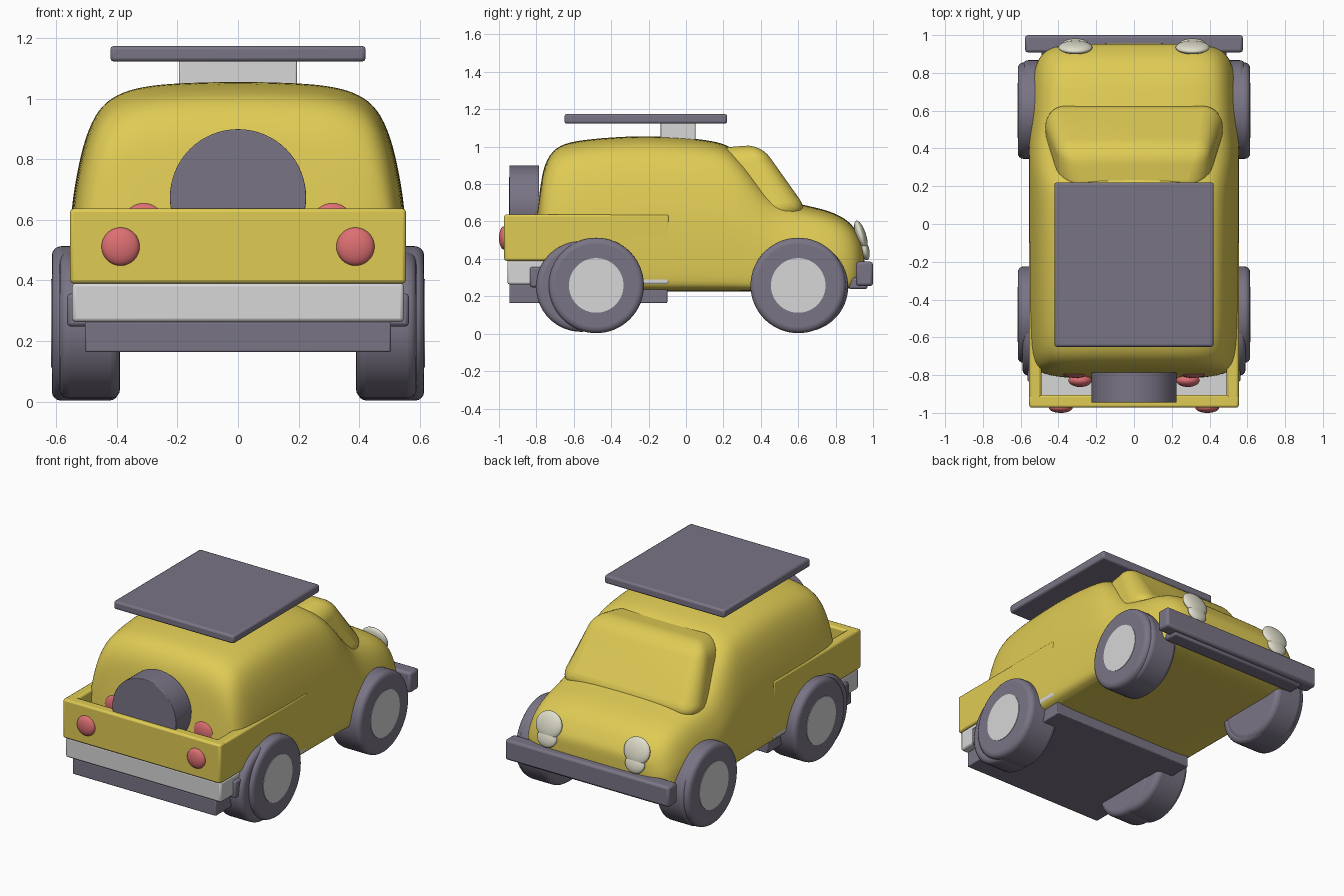
import bpy, bmesh, math
from mathutils import Matrix

if "Cube" in bpy.data.objects:
    bpy.data.objects.remove(bpy.data.objects["Cube"])


def material(name, rgb):
    m = bpy.data.materials.new(name)
    m.diffuse_color = (*rgb, 1)
    m.use_nodes = True
    m.node_tree.nodes["Principled BSDF"].inputs["Base Color"].default_value = m.diffuse_color
    return m


YELLOW = material("yellow paint", (0.74, 0.60, 0.09))
GREY = material("purple grey", (0.195, 0.175, 0.235))
WHITE = material("light grey", (0.68, 0.68, 0.68))
RED = material("light red", (0.72, 0.16, 0.17))
CREAM = material("cream glass", (0.74, 0.73, 0.60))


def finish(name, bm, mat, bevel=0, segments=2, angle=40, subsurf=0):
    bmesh.ops.recalc_face_normals(bm, faces=bm.faces)
    mesh = bpy.data.meshes.new(name)
    bm.to_mesh(mesh)
    bm.free()
    ob = bpy.data.objects.new(name, mesh)
    bpy.context.collection.objects.link(ob)
    mesh.materials.append(mat)
    if bevel:
        mod = ob.modifiers.new("bevel", 'BEVEL')
        mod.width, mod.segments = bevel, segments
        mod.limit_method, mod.angle_limit = 'ANGLE', math.radians(30)
    if subsurf:
        mod = ob.modifiers.new("smooth", 'SUBSURF')
        mod.levels = mod.render_levels = subsurf
    bpy.ops.object.select_all(action='DESELECT')
    ob.select_set(True)
    bpy.context.view_layer.objects.active = ob
    bpy.ops.object.shade_smooth_by_angle(angle=math.radians(angle))
    return ob


def box(name, x, y, z, mat, bevel=0.012):
    """Box from (min, max) pairs."""
    bm = bmesh.new()
    bmesh.ops.create_cube(bm, size=1)
    for v in bm.verts:
        v.co = [(a + b) / 2 + c * (b - a) for (a, b), c in zip((x, y, z), v.co)]
    return finish(name, bm, mat, bevel)


def cylinder(name, center, radius, depth, axis, mat, bevel=0.0):
    bm = bmesh.new()
    rot = Matrix.Rotation(math.pi / 2, 4, 'Y' if axis == 'X' else 'X')
    bmesh.ops.create_cone(bm, cap_ends=True, segments=64, radius1=radius, radius2=radius,
                          depth=depth, matrix=Matrix.Translation(center) @ rot)
    return finish(name, bm, mat, bevel, 4)


def ellipsoid(name, center, radii, mat, tilt=0.0):
    bm = bmesh.new()
    m = (Matrix.Translation(center) @ Matrix.Rotation(tilt, 4, 'X')
         @ Matrix.Diagonal((*radii, 1)))
    bmesh.ops.create_uvsphere(bm, u_segments=32, v_segments=16, radius=1, matrix=m)
    return finish(name, bm, mat, angle=60)


# Car body: one rounded section lofted along its length
section = [(0, 1), (.36, .995), (.58, .98), (.72, .95), (.83, .895), (.91, .78), (.96, .63),
           (1, .46), (1, .2), (.99, .06), (.95, 0), (.5, 0), (0, 0)]
ring = section + [(-a, b) for a, b in section[-2:0:-1]]
# length position, half width, top, bottom
stations = [(-.82, .30, .50, .32), (-.805, .44, .58, .27), (-.78, .505, .78, .24),
            (-.76, .525, .91, .23), (-.70, .545, 1.0, .225), (-.6, .552, 1.033, .225),
            (-.4, .556, 1.052, .225), (-.2, .556, 1.06, .225), (0, .556, 1.05, .225),
            (.12, .556, 1.035, .225), (.22, .556, 1.015, .225), (.30, .556, .95, .225),
            (.37, .556, .86, .225), (.44, .555, .77, .225), (.52, .552, .72, .225),
            (.62, .548, .69, .225), (.72, .542, .67, .225), (.81, .53, .64, .225),
            (.88, .505, .595, .24), (.925, .46, .53, .28), (.95, .38, .49, .32),
            (.955, .2, .45, .36)]
bm = bmesh.new()
rings = [[bm.verts.new((a * w, y, lo + b * (hi - lo))) for a, b in ring]
         for y, w, hi, lo in stations]
n = len(ring)
for r0, r1 in zip(rings, rings[1:]):
    for i in range(n):
        bm.faces.new((r0[i], r0[(i + 1) % n], r1[(i + 1) % n], r1[i]))
bm.faces.new(rings[0])
bm.faces.new(rings[-1])
finish("car_body", bm, YELLOW, subsurf=2, angle=60)

# Bulging windscreen
bm = bmesh.new()
profile = [(.66, .645, .47), (.40, 1.012, .42), (.14, .99, .36), (.40, .58, .50)]
left = [bm.verts.new((-x, y, z)) for y, z, x in profile]
right = [bm.verts.new((x, y, z)) for y, z, x in profile]
bm.faces.new(left)
bm.faces.new(right)
for i in range(4):
    j = (i + 1) % 4
    bm.faces.new((left[i], left[j], right[j], right[i]))
finish("windscreen", bm, YELLOW, bevel=0.09, segments=6, angle=60)

# Open cargo bed: walls, floor and underside
box("bed_back_wall", (-.555, .555), (-.972, -.905), (.39, .638), YELLOW)
box("bed_floor", (-.548, .548), (-.955, -.09), (.263, .392), WHITE)
box("bed_underside", (-.505, .505), (-.945, -.10), (.163, .263), GREY, .006)

# Roof panel on its post
box("roof_post", (-.195, .195), (-.135, .05), (1.0, 1.13), WHITE, .006)
box("roof_panel", (-.422, .422), (-.65, .22), (1.123, 1.175), GREY)

# Bumpers
box("front_bumper", (-.577, .577), (.908, 1.0), (.255, .385), GREY, .015)
box("front_bumper_lip", (-.49, .49), (.87, .97), (.238, .30), GREY)
box("rear_bumper", (-.565, .565), (-.835, -.70), (.248, .357), GREY)

# Spare wheel standing in the bed
cylinder("spare_wheel", (0, -.865, .675), .225, .16, 'Y', GREY, .004)

for s, side in ((-1, "left"), (1, "right")):
    # Bed sides
    box("bed_wall_" + side, sorted((s * .49, s * .555)), (-.972, -.09), (.39, .638), YELLOW)
    # Outer wheels with hubs
    for y, end in ((.6, "front"), (-.48, "rear")):
        cylinder(f"{end}_wheel_{side}", (s * .505, y, .258), .255, .22, 'X', GREY, .03)
        cylinder(f"{end}_hub_{side}", (s * .605, y, .258), .146, .026, 'X', WHITE)
    # Inner wheels peeking out behind the outer ones
    for y, end in ((.625, "front"), (-.56, "rear")):
        cylinder(f"{end}_inner_wheel_{side}", (s * .49, y, .252), .242, .20, 'X', GREY, .03)
    # Headlights in two overlapping lenses
    ellipsoid("headlight_" + side, (s * .31, .935, .525), (.09, .028, .083), CREAM, .3)
    ellipsoid("headlight_lower_" + side, (s * .31, .955, .45), (.068, .024, .058), CREAM, .25)
    # Tail lights on the bed and on the cab
    ellipsoid("bed_tail_light_" + side, (s * .388, -.972, .512), (.063, .028, .063), RED)
    ellipsoid("cab_tail_light_upper_" + side, (s * .31, -.785, .59), (.075, .03, .068), RED)
    ellipsoid("cab_tail_light_lower_" + side, (s * .285, -.828, .52), (.062, .035, .06), RED)
